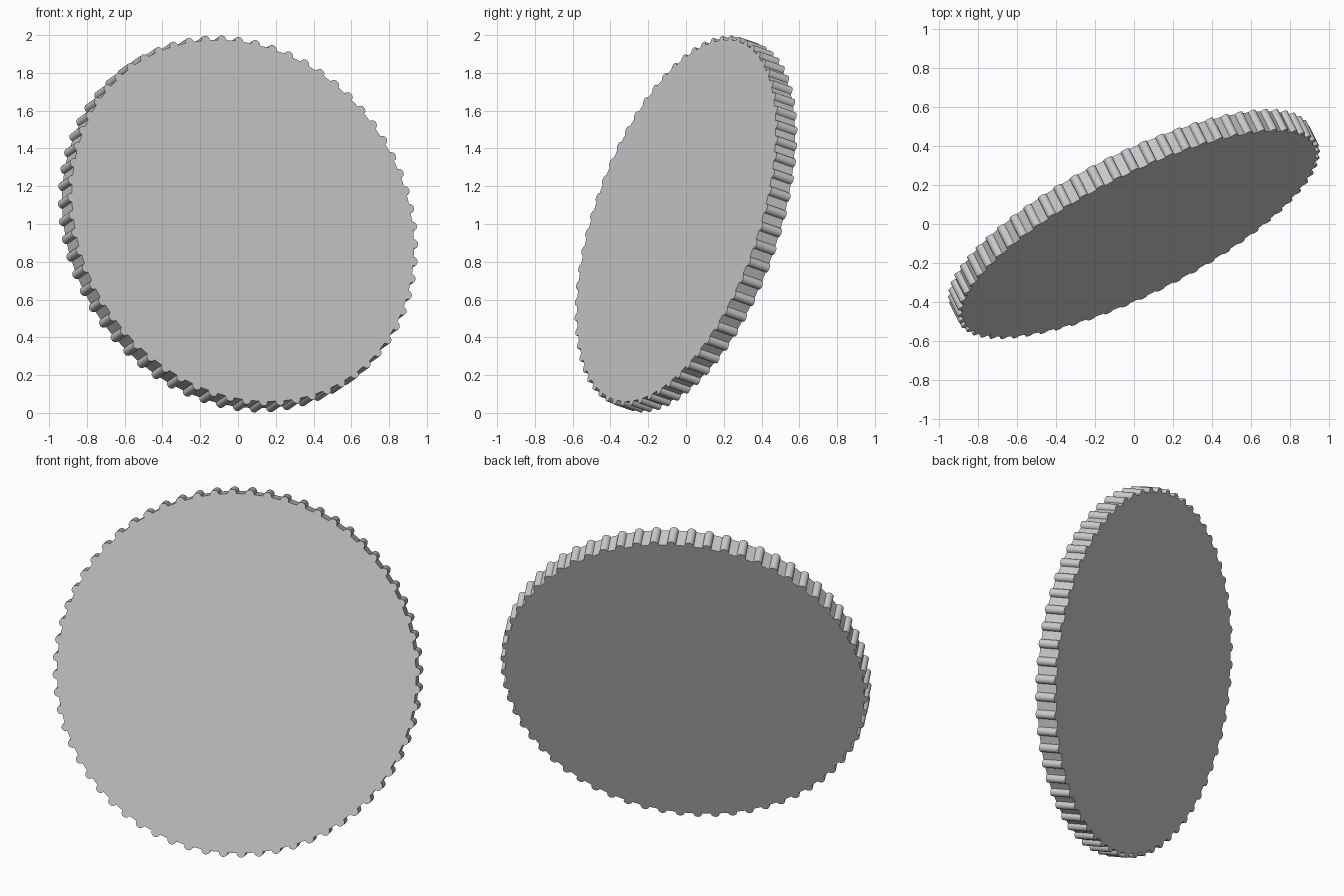
import bpy, bmesh, math
from mathutils import Vector, Matrix

if "Cube" in bpy.data.objects:
    bpy.data.objects.remove(bpy.data.objects["Cube"])

RADIUS, RIB_R, THICK, RIBS = 1.003, 0.025, 0.12, 64
PHASE = math.pi / 2 - 0.03


def polar(r, a):
    return Vector((r * math.cos(a), r * math.sin(a), 0))


# Outline: circle with a small round rib at every step
outline = []
step = 2 * math.pi / RIBS
for i in range(RIBS):
    a = PHASE + i * step
    centre = polar(RADIUS, a)
    for k in range(9):
        outline.append(centre + polar(RIB_R, a - math.pi / 2 + math.pi * k / 8))
    for f in (0.35, 0.5, 0.65):
        outline.append(polar(RADIUS, a + f * step))

# Extrude the outline into a reeded disc
bm = bmesh.new()
face = bm.faces.new([bm.verts.new(p - Vector((0, 0, THICK / 2))) for p in outline])
ext = bmesh.ops.extrude_face_region(bm, geom=[face], use_keep_orig=True)
top = [g for g in ext["geom"] if isinstance(g, bmesh.types.BMVert)]
bmesh.ops.translate(bm, verts=top, vec=(0, 0, THICK))
bmesh.ops.recalc_face_normals(bm, faces=bm.faces[:])
mesh = bpy.data.meshes.new("ribbed_disc")
bm.to_mesh(mesh)
bm.free()
disc = bpy.data.objects.new("ribbed_disc", mesh)
bpy.context.collection.objects.link(disc)

# Tilt so the face looks front right and slightly up
n = Vector((0.43, -0.8515, 0.30)).normalized()
right = Vector((0, 0, 1)).cross(n).normalized()
up = n.cross(right)
rot = Matrix((right, up, n)).transposed().to_4x4()
disc.matrix_world = Matrix.Translation((0, 0, 1)) @ rot

# Smooth ribs, sharp rim edges
bpy.context.view_layer.objects.active = disc
disc.select_set(True)
bpy.ops.object.shade_smooth_by_angle(angle=math.radians(35))
